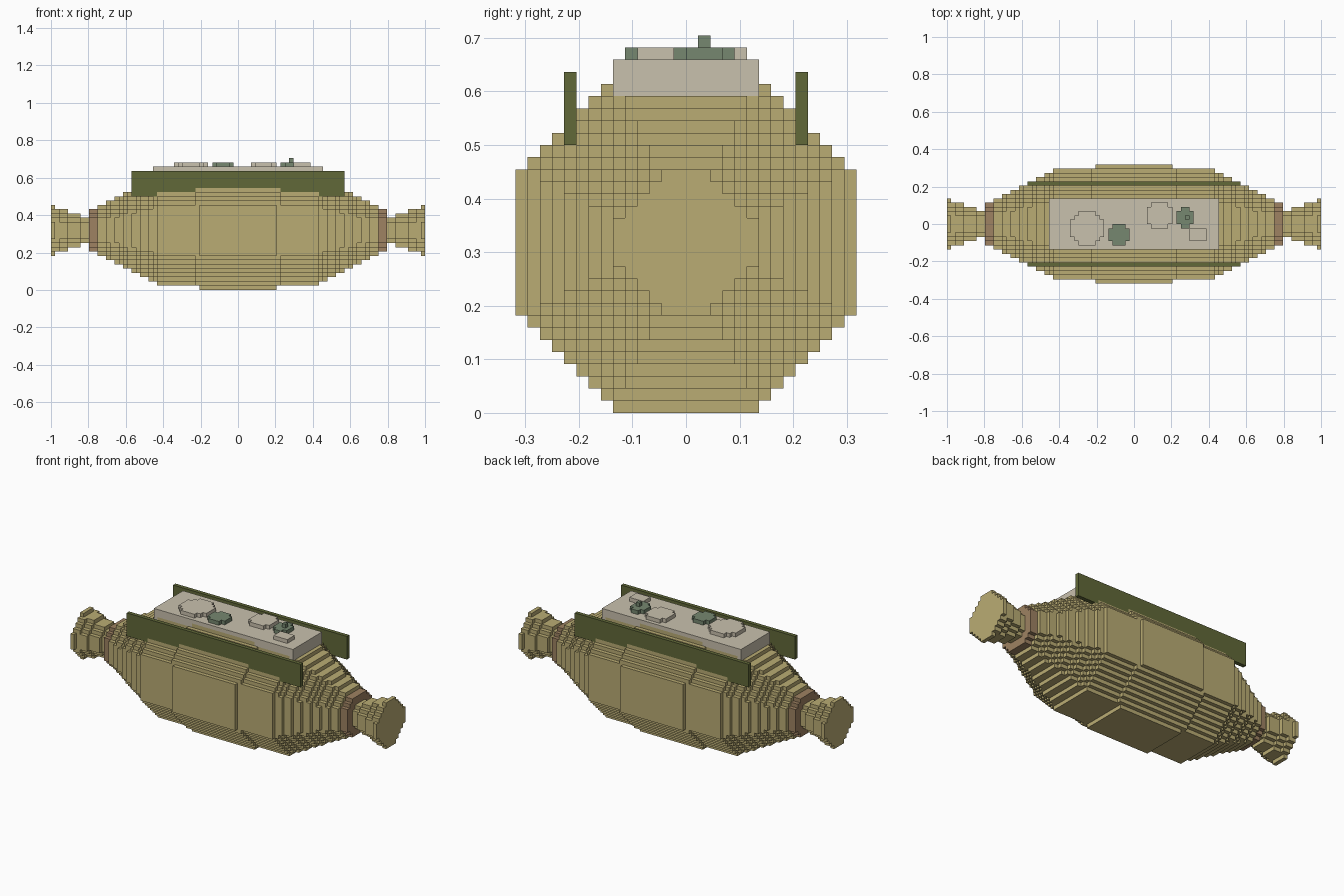
import bpy, bmesh, math
from mathutils import Vector

if "Cube" in bpy.data.objects:
    bpy.data.objects.remove(bpy.data.objects["Cube"])

V = 2 / 88          # edge length of one block
AXIS_Z = 14         # height of the roll's axis, in blocks


def material(name, rgb):
    m = bpy.data.materials.new(name)
    m.diffuse_color = (*rgb, 1)
    m.use_nodes = True
    m.node_tree.nodes["Principled BSDF"].inputs["Base Color"].default_value = m.diffuse_color
    return m


HUSK = material("straw_husk", (0.491, 0.413, 0.174))
TIE = material("brown_tie", (0.342, 0.223, 0.122))
FILL = material("pale_filling", (0.584, 0.533, 0.423))
LEAF = material("olive_leaf", (0.119, 0.138, 0.040))
HERB = material("grey_green_herb", (0.181, 0.242, 0.162))

# Each direction with the four corners of that side of a unit block
SIDES = []
for axis in range(3):
    for s in (0, 1):
        u, w = (axis + 1) % 3, (axis + 2) % 3
        ring = []
        for a, b in ((0, 0), (1, 0), (1, 1), (0, 1)):
            c = [0, 0, 0]
            c[axis], c[u], c[w] = s, a, b
            ring.append(tuple(c))
        step = [0, 0, 0]
        step[axis] = 2 * s - 1
        SIDES.append((step, ring if s else ring[::-1]))


def blocks(name, cells, mat):
    """Turn a set of block cells into a mesh of their exposed sides."""
    bm = bmesh.new()
    verts = {}
    for x, y, z in cells:
        for (dx, dy, dz), ring in SIDES:
            if (x + dx, y + dy, z + dz) in cells:
                continue
            face = []
            for c in ring:
                k = (x + c[0], y + c[1], z + c[2])
                if k not in verts:
                    verts[k] = bm.verts.new(Vector(k) * V)
                face.append(verts[k])
            bm.faces.new(face)
    me = bpy.data.meshes.new(name)
    bm.to_mesh(me)
    bm.free()
    me.materials.append(mat)
    ob = bpy.data.objects.new(name, me)
    bpy.context.collection.objects.link(ob)
    return ob


def lathe_cells(x0, x1, profile):
    """Octagonal solid along x; profile is a list of (|x|, radius)."""
    cells = set()
    for x in range(x0, x1):
        d = abs(x + 0.5)
        for (a, ra), (b, rb) in zip(profile, profile[1:]):
            if a <= d <= b:
                r = ra + (rb - ra) * (d - a) / (b - a)
        for y in range(-15, 15):
            for z in range(-15, 15):
                p, q = abs(y + 0.5), abs(z + 0.5)
                if max(p, q) <= r and p + q <= r * math.sqrt(2):
                    cells.add((x, y, z + AXIS_Z))
    return cells


def box_cells(x0, x1, y0, y1, z0, z1):
    return {(x, y, z) for x in range(x0, x1) for y in range(y0, y1) for z in range(z0, z1)}


def disc_cells(cx, cy, r, z):
    return {(x, y, z) for x in range(-20, 20) for y in range(-6, 6)
            if math.hypot(x + 0.5 - cx, y + 0.5 - cy) <= r}


# Husk roll
blocks("husk_body", lathe_cells(-33, 33, [(0, 14), (18, 13), (33, 5.5)]), HUSK)

# Ties and flared husk ends
for side, sgn in (("left", -1), ("right", 1)):
    lo, hi = sorted((33 * sgn, 35 * sgn))
    blocks(side + "_tie", lathe_cells(lo, hi, [(33, 5), (35, 5)]), TIE)
    lo, hi = sorted((35 * sgn, 44 * sgn))
    blocks(side + "_husk_end", lathe_cells(lo, hi, [(35, 2.72), (44, 5.72)]), HUSK)

# Leaf walls along both sides
blocks("front_leaf", box_cells(-25, 25, -10, -9, 22, 28), LEAF)
blocks("back_leaf", box_cells(-25, 25, 9, 10, 22, 28), LEAF)

# Filling slab
blocks("filling", box_cells(-20, 20, -6, 6, 25, 29), FILL)

# Toppings
for i, (cx, cy, r) in enumerate(((-11, -1, 4), (6, 2, 3), (15, -2.5, 1.9))):
    blocks("filling_lump_%d" % (i + 1), disc_cells(cx, cy, r, 29), FILL)
blocks("herb_1", disc_cells(-3.5, -2.5, 2.6, 29), HERB)
blocks("herb_2", disc_cells(12, 1.5, 2.2, 29) | {(12, 1, 30)}, HERB)
